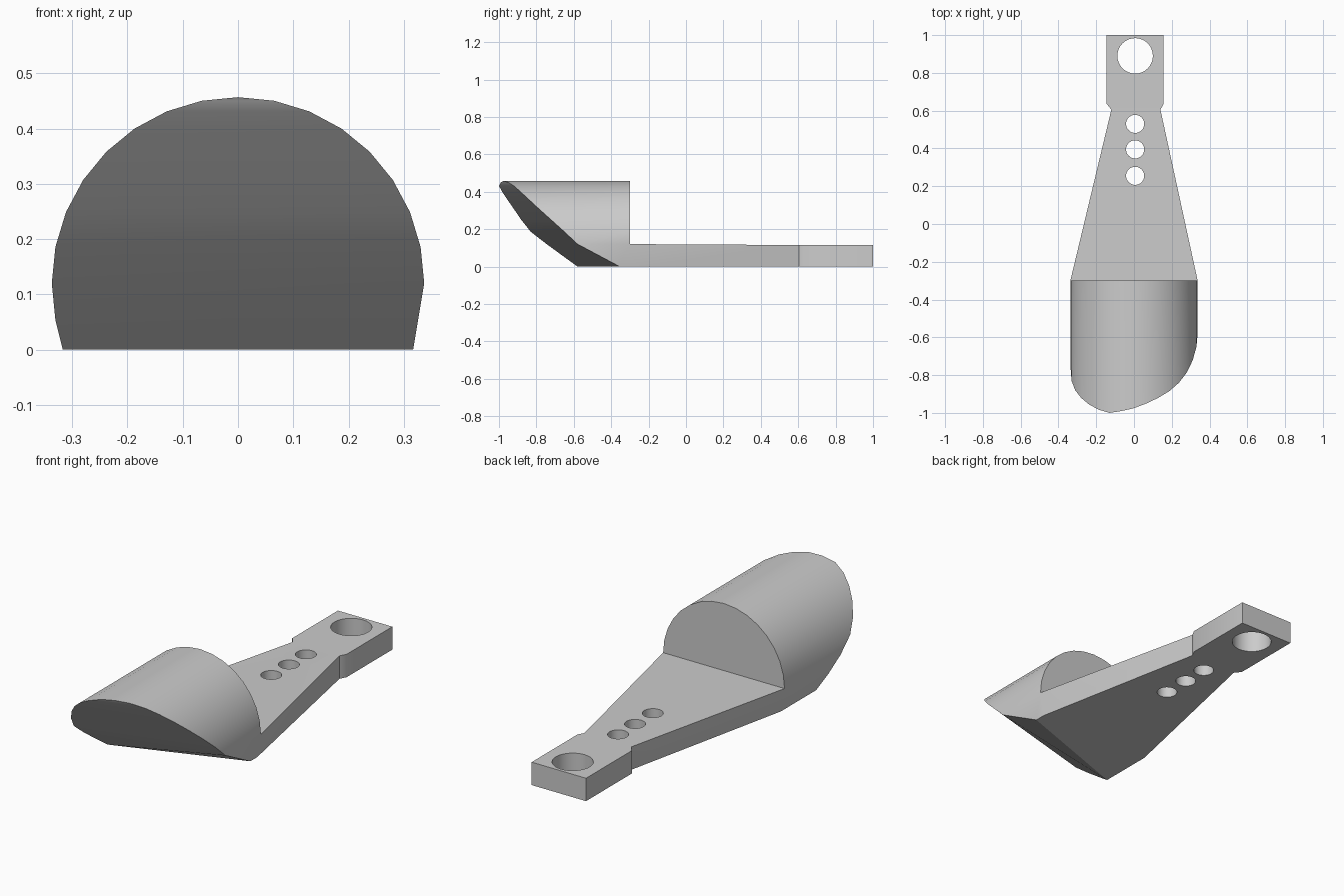
import bpy
import bmesh
from math import cos, sin, pi

cube = bpy.data.objects.get("Cube")
if cube:
    bpy.data.objects.remove(cube)

RADIUS, AXIS_Z, BACK_Y = 0.337, 0.12, -0.3

grey = bpy.data.materials.new("light_grey")
grey.use_nodes = True
colour = (0.6, 0.6, 0.6, 1)
grey.diffuse_color = colour
grey.node_tree.nodes["Principled BSDF"].inputs["Base Color"].default_value = colour

# Rounded hood section, from its right-hand edge over the top, then the flat base
section = [(RADIUS * cos(k * pi / 16), AXIS_Z + RADIUS * sin(k * pi / 16)) for k in range(18)]
section += [(-0.317, 0), (0.317, 0)]

# How far forward the slanted nose reaches at each section point
nose_y = [-.58, -.65, -.72, -.785, -.84, -.885, -.92, -.95, -.975, -.99,
          -1, -.983, -.955, -.92, -.88, -.83, -.745, -.655, -.58, -.355]

bm = bmesh.new()
front = [bm.verts.new((x, y, z)) for (x, z), y in zip(section, nose_y)]
back = [bm.verts.new((x, BACK_Y, z)) for x, z in section]


def bridge(a, b):
    for i in range(len(a)):
        j = (i + 1) % len(a)
        bm.faces.new((a[i], a[j], b[j], b[i]))


# Hood shell, rear wall and nose strips
bridge(front, back)
bm.faces.new(back[:17])
for k in range(7):
    bm.faces.new((front[k], front[k + 1], front[15 - k], front[16 - k]))
bm.faces.new(front[7:10])
bm.faces.new((front[0], front[16], front[17]))
bm.faces.new((front[0], front[17], front[18], front[19]))

# Tapered handle with a waist and square end tab: y, left x, right x, top z
ring = [back[0], back[16], back[17], back[18], back[19]]
for y, xl, xr, top in [(0.605, -0.12, 0.14, 0.115), (0.637, -0.145, 0.157, 0.115),
                       (1, -0.145, 0.157, 0.115)]:
    points = [(xr, top), (xl, top), (xl, top * 0.45), (xl, 0), (xr, 0)]
    new_ring = [bm.verts.new((x, y, z)) for x, z in points]
    bridge(ring, new_ring)
    ring = new_ring
bm.faces.new(ring)
bmesh.ops.recalc_face_normals(bm, faces=bm.faces)

mesh = bpy.data.meshes.new("hooded_handle")
bm.to_mesh(mesh)
bm.free()
mesh.materials.append(grey)
body = bpy.data.objects.new("hooded_handle", mesh)
bpy.context.collection.objects.link(body)

# Row of small holes and one large hanging hole
for y, r in [(0.255, 0.048), (0.395, 0.048), (0.53, 0.048), (0.89, 0.094)]:
    bpy.ops.mesh.primitive_cylinder_add(vertices=32, radius=r, depth=1, location=(0.006, y, 0))
    cutter = bpy.context.object
    cutter.name = "hole_cutter"
    cutter.hide_render = True
    cutter.data.materials.append(grey)
    bpy.ops.object.select_all(action='DESELECT')
    body.select_set(True)
    bpy.context.view_layer.objects.active = body
    hole = body.modifiers.new("hole", 'BOOLEAN')
    hole.operation = 'DIFFERENCE'
    hole.solver = 'EXACT'
    hole.object = cutter
    bpy.ops.object.modifier_apply(modifier=hole.name)
    bpy.data.objects.remove(cutter)

bpy.ops.object.shade_smooth_by_angle(angle=pi / 6)
